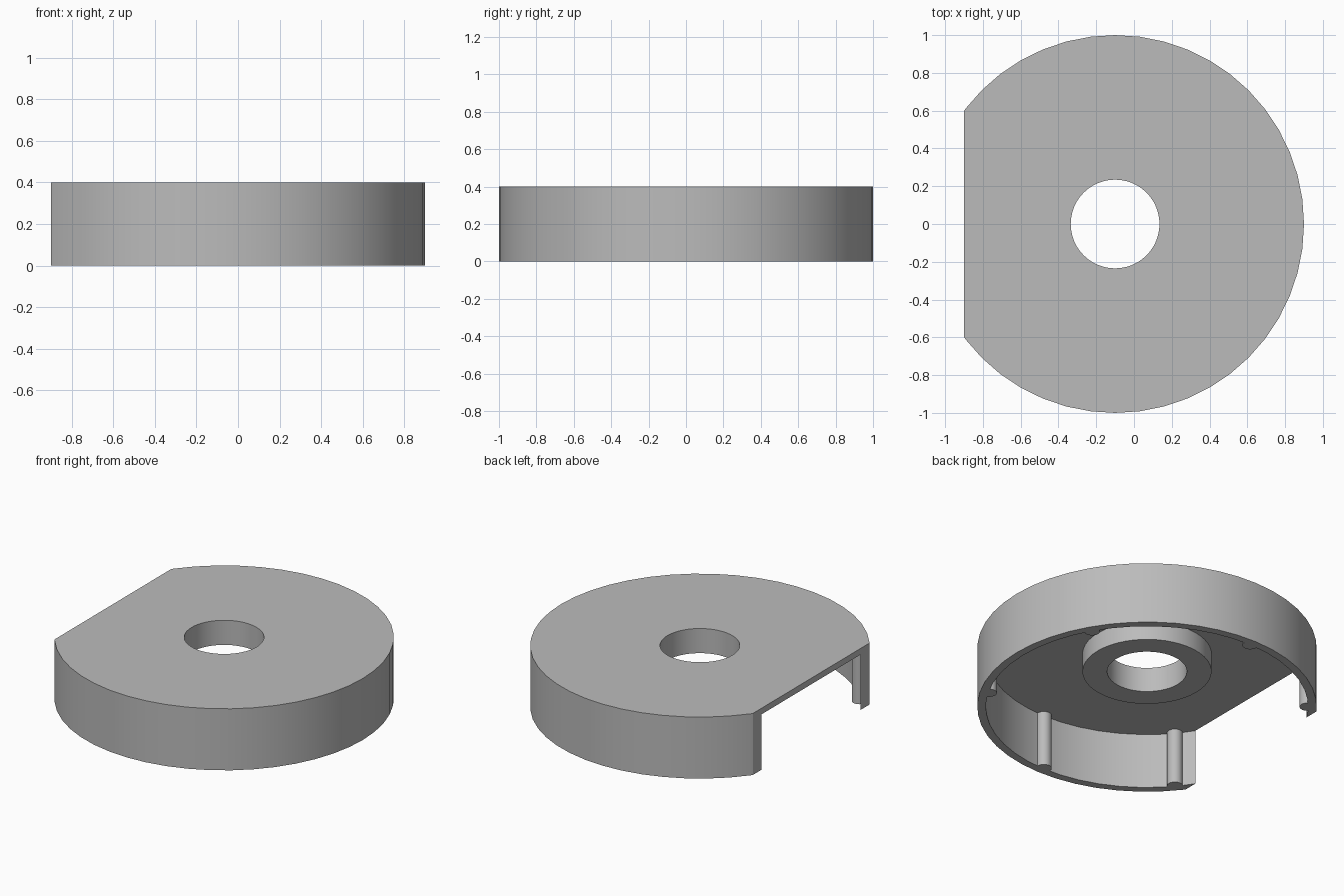
import bpy
import bmesh
from math import radians, cos, sin
from mathutils import Matrix, Vector

cube = bpy.data.objects.get("Cube")
if cube:
    bpy.data.objects.remove(cube, do_unlink=True)

CENTRE_X = -0.1      # axis of the round body
FLAT_X = -0.8        # flat cut, measured from that axis
HEIGHT = 0.4
CEILING = 0.36       # underside of the top plate

grey = bpy.data.materials.new("light_grey")
grey.use_nodes = True
colour = (0.5, 0.5, 0.5, 1)
grey.diffuse_color = colour
grey.node_tree.nodes["Principled BSDF"].inputs["Base Color"].default_value = colour


def add_object(name, bm):
    """Turn a bmesh into a shaded object on the body axis."""
    bmesh.ops.recalc_face_normals(bm, faces=bm.faces)
    mesh = bpy.data.meshes.new(name)
    bm.to_mesh(mesh)
    bm.free()
    mesh.materials.append(grey)
    obj = bpy.data.objects.new(name, mesh)
    obj.location.x = CENTRE_X
    bpy.context.collection.objects.link(obj)
    bpy.ops.object.select_all(action="DESELECT")
    obj.select_set(True)
    bpy.context.view_layer.objects.active = obj
    bpy.ops.object.shade_smooth_by_angle(angle=radians(30))


# Cover: lathed plate, rim and hollow boss, then trimmed along the flat
profile = [(0.235, 0.24), (0.38, 0.24), (0.38, CEILING), (0.95, CEILING),
           (0.95, 0), (1, 0), (1, HEIGHT), (0.235, HEIGHT)]
bm = bmesh.new()
verts = [bm.verts.new((r, 0, z)) for r, z in profile]
edges = [bm.edges.new((a, b)) for a, b in zip(verts, verts[1:] + verts[:1])]
bmesh.ops.spin(bm, geom=verts + edges, axis=(0, 0, 1), cent=(0, 0, 0),
               angle=radians(360), steps=48)
bmesh.ops.remove_doubles(bm, verts=bm.verts, dist=0.0005)
cut = bmesh.ops.bisect_plane(bm, geom=bm.verts[:] + bm.edges[:] + bm.faces[:],
                             plane_co=(FLAT_X, 0, 0), plane_no=(-1, 0, 0),
                             clear_outer=True)
rim_edges = [e for e in cut["geom_cut"] if isinstance(e, bmesh.types.BMEdge)]
bmesh.ops.holes_fill(bm, edges=rim_edges, sides=0)
add_object("cover", bm)

# Round ribs standing against the inside of the rim
for side, label in ((1, "back"), (-1, "front")):
    for place, angle in (("left", 30), ("middle", 90), ("right", 140)):
        a = radians(angle * side)
        spot = Vector((0.945 * cos(a), 0.945 * sin(a), CEILING / 2))
        bm = bmesh.new()
        bmesh.ops.create_cone(bm, cap_ends=True, segments=24, radius1=0.046,
                              radius2=0.046, depth=CEILING,
                              matrix=Matrix.Translation(spot))
        add_object(f"{label}_{place}_rib", bm)
